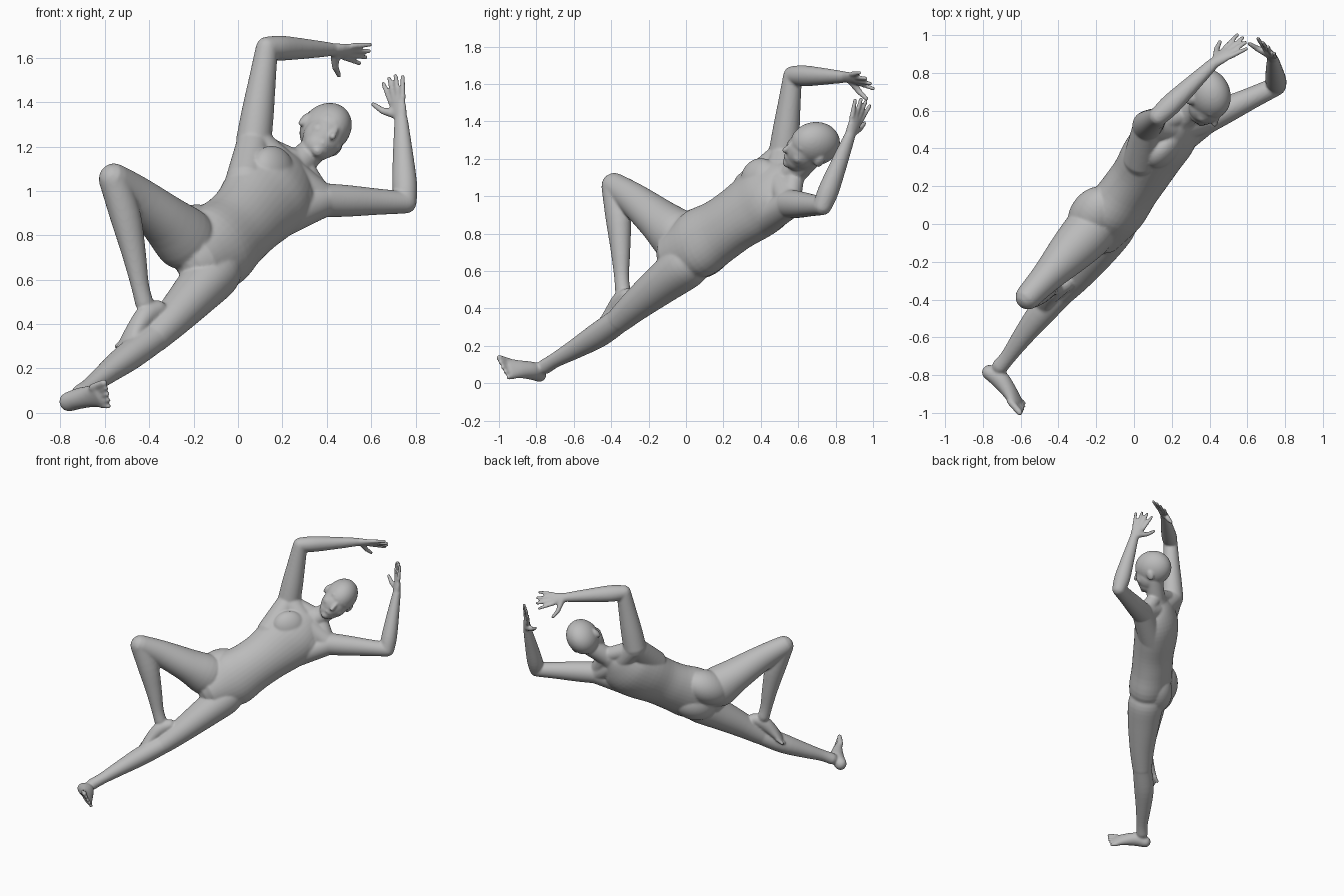
import bpy, bmesh, math
from mathutils import Vector as V, Matrix

cube = bpy.data.objects.get("Cube")
if cube:
    bpy.data.objects.remove(cube)

bm = bmesh.new()
RING = 36


def catmull(a, b, c, d, u):
    return [0.5 * (2 * q + (r - p) * u + (2 * p - 5 * q + 4 * r - s) * u * u
                   + (3 * q - p - 3 * r + s) * u ** 3) for p, q, r, s in zip(a, b, c, d)]


def loft(sections, side, side_end=None, steps=4):
    """Closed, round-ended skin through (centre, half width, half depth) sections."""
    keys = [[*c, w, d] for c, w, d in sections]
    ext = [keys[0]] + keys + [keys[-1]]
    rows = [catmull(*ext[i:i + 4], k / steps) for i in range(len(keys) - 1) for k in range(steps)]
    rows.append(keys[-1])
    side = V(side)
    side_end = V(side_end or side)
    n = len(rows)
    rings = []
    for i, row in enumerate(rows):
        c, w, d = V(row[:3]), row[3], row[4]
        t = (V(rows[min(i + 1, n - 1)][:3]) - V(rows[max(i - 1, 0)][:3])).normalized()
        s = side.lerp(side_end, i / (n - 1))
        s = (s - t * s.dot(t)).normalized()
        f = s.cross(-t)
        ring = [(c, s * w, f * d)]
        caps = [(t * min(w, d) * math.sin(a), math.cos(a)) for a in (0.5, 1.0, 1.4)]
        if i == 0:
            ring = [(c - o, s * w * k, f * d * k) for o, k in reversed(caps)] + ring
        if i == n - 1:
            ring += [(c + o, s * w * k, f * d * k) for o, k in caps]
        rings += ring
    loops = [[bm.verts.new(c + a * math.cos(j * math.tau / RING) + b * math.sin(j * math.tau / RING))
              for j in range(RING)] for c, a, b in rings]
    for p, q in zip(loops, loops[1:]):
        for j in range(RING):
            k = (j + 1) % RING
            bm.faces.new((p[j], p[k], q[k], q[j]))
    bm.faces.new(loops[0][::-1])
    bm.faces.new(loops[-1])


def limb(a, b, side, profile):
    """Straight limb; profile rows are (position, half width, half depth, forward shift)."""
    a, b = V(a), V(b)
    fwd = V(side).cross(a - b).normalized()
    loft([(a.lerp(b, t) + fwd * o, w, d) for t, w, d, o in profile], side)


def rod(a, b, r0, r1):
    axis = V(b) - V(a)
    loft([(V(a), r0, r0), (V(b), r1, r1)], axis.orthogonal())


def blob(centre, axes, radii):
    m = Matrix([a.normalized() * r for a, r in zip(axes, radii)]).transposed().to_4x4()
    m.translation = centre
    bmesh.ops.create_uvsphere(bm, u_segments=32, v_segments=20, radius=1, matrix=m)


# Torso frame: left, up along the spine, forward
left = V((.57, .28, -.77)).normalized()
up = V((.47, .72, .50)).normalized()
fwd = left.cross(up).normalized()
chest_left = (.70, .15, -.64)

# Torso
loft([(V(c), w, d) for c, w, d in [
    ((-.165, -.035, .695), .15, .125), ((-.10, .065, .745), .195, .150),
    ((-.025, .176, .812), .180, .146), ((.04, .268, .876), .180, .145),
    ((.105, .374, .950), .200, .150), ((.165, .454, 1.012), .203, .145),
    ((.215, .52, 1.075), .165, .108), ((.25, .56, 1.11), .09, .07)]], left, chest_left)

r_shoulder, l_shoulder = V((.07, .52, 1.22)), V((.385, .555, .958))
neck_base, neck_top = V((.25, .56, 1.10)), V((.365, .665, 1.21))

# Shoulders, side muscles, chest muscles and buttocks
loft([(r_shoulder, .078, .075), (V((.215, .52, 1.08)), .09, .08), (l_shoulder, .07, .07)], fwd)
for shoulder, sgn in ((r_shoulder, -1), (l_shoulder, 1)):
    rod(V((.10, .37, .955)) + left * sgn * .11, shoulder, .095, .075)
    rod(neck_base.lerp(neck_top, .25), shoulder.lerp(neck_base, .25), .05, .06)
    blob(V((.165, .45, 1.025)) + left * sgn * .08 + fwd * .06, (left, up, fwd), (.105, .11, .066))
    blob(V((-.17, .07, .748)) + left * sgn * .08, (left, up, fwd), (.118, .17, .125))

# Neck
rod(neck_base - up * .03, neck_top, .068, .062)

# Head
h_left = V((.70, .28, -.66)).normalized()
h_up = V((.58, .32, .75))
h_up = (h_up - h_left * h_up.dot(h_left)).normalized()
h_fwd = h_left.cross(h_up)
h_axes = (h_left, h_fwd, h_up)
head = V((.395, .69, 1.28))


def at(x, y, z):
    return head + h_left * x + h_fwd * y + h_up * z


blob(head, h_axes, (.105, .137, .125))
blob(at(0, .055, -.055), h_axes, (.092, .090, .105))
blob(at(0, .072, -.105), h_axes, (.070, .066, .070))
blob(at(0, .112, -.143), h_axes, (.030, .026, .026))
rod(at(0, .132, -.012), at(0, .158, -.060), .011, .015)
blob(at(0, .134, -.105), h_axes, (.025, .010, .011))
for sgn in (-1, 1):
    rod(at(sgn * .020, .122, .008), at(sgn * .058, .103, .010), .013, .012)
    blob(at(sgn * .050, .090, -.060), h_axes, (.036, .038, .036))
    blob(at(sgn * .105, -.008, -.035), h_axes, (.014, .026, .038))


# Hands: palm, four fanned fingers and a thumb
def hand(wrist, tip, spread, thumb_tip):
    axis = V(tip) - V(wrist)
    h = axis.normalized()
    s = V(spread)
    s = (s - h * s.dot(h)).normalized()
    w = V(wrist)
    loft([(w, .03, .026), (w + axis * .22, .040, .023), (w + axis * .46, .045, .017)], s)
    for i, reach in zip((1.5, .5, -.5, -1.5), (.95, 1.0, .98, .88)):
        rod(w + axis * .44 + s * i * .024, w + axis * reach + s * i * .040, .014, .011)
    joint = w.lerp(V(thumb_tip), .62) + s * .008
    rod(w + axis * .16 + s * .018, joint, .022, .016)
    rod(joint, V(thumb_tip), .016, .0115)


# Arms
def arm(shoulder, elbow, wrist, tip, spread, thumb_tip, k):
    limb(shoulder, elbow, spread, [(0, .080 * k, .080 * k, 0), (.3, .072 * k, .074 * k, 0),
                                   (.65, .060 * k, .062 * k, 0), (1, .050, .050, 0)])
    limb(elbow, wrist, spread, [(0, .050, .050, 0), (.22, .058, .054, 0),
                                (.6, .047, .043, 0), (1, .033, .028, 0)])
    hand(wrist, tip, spread, thumb_tip)


arm(r_shoulder, (.13, .57, 1.645), (.42, .85, 1.637), (.585, .975, 1.615),
    (-.50, .52, -.68), (.455, .965, 1.52), 1.0)
arm(l_shoulder, (.755, .73, .948), (.735, .875, 1.32), (.695, .95, 1.515),
    (-.72, .69, -.05), (.61, .955, 1.39), .96)


# Feet: body of the foot and five toes, big toe on the inner side
def foot(heel, tip, sole, inner):
    heel, tip = V(heel), V(tip)
    axis = tip - heel
    f = axis.normalized()
    d = V(sole)
    d = (d - f * d.dot(f)).normalized()
    side = f.cross(d) * inner
    loft([(heel, .044, .040), (heel + axis * .22 - d * .014, .047, .050),
          (heel + axis * .5 - d * .004, .050, .039),
          (heel + axis * .76 + d * .014, .060, .023)], side)
    for i, (reach, r) in enumerate(((.98, .019), (.97, .014), (.94, .0135), (.90, .0135), (.85, .0135))):
        o = .044 - i * .0225
        rod(heel + axis * .70 + side * o + d * .015,
            heel + axis * reach + side * o * 1.25 + d * .016, r, r * .85)


# Legs; the thigh starts inside the pelvis so that it blends in
def leg(hip, knee, ankle, side, k):
    limb(hip, knee, side, [(-.16, .100 * k, .108, 0), (0, .120 * k, .128 * k, .004),
                           (.3, .106 * k, .116, .010), (.7, .085, .090, .010), (1, .068, .071, 0)])
    limb(knee, ankle, side, [(0, .066, .069, 0), (.3, .066, .072, -.014),
                             (.6, .052, .056, -.010), (.86, .039, .042, 0), (1, .040, .043, 0)])


leg((-.115, 0, .625), (-.38, -.36, .335), (-.71, -.755, .088), left, 1.0)
foot((-.765, -.785, .049), (-.568, -.980, .095), (-.57, -.70, -.44), -1)
leg((-.24, -.045, .78), (-.56, -.385, 1.055), (-.422, -.338, .495), (.60, -.78, .10), 1.13)
foot((-.362, -.312, .468), (-.552, -.462, .288), (.53, .30, -.80), 1)

# One continuous skin fused from all the parts
bmesh.ops.recalc_face_normals(bm, faces=bm.faces)
mesh = bpy.data.meshes.new("body")
bm.to_mesh(mesh)
bm.free()
body = bpy.data.objects.new("body", mesh)
bpy.context.collection.objects.link(body)

grey = bpy.data.materials.new("plain grey")
grey.use_nodes = True
grey.diffuse_color = (.5, .5, .5, 1)
grey.node_tree.nodes["Principled BSDF"].inputs["Base Color"].default_value = (.5, .5, .5, 1)
mesh.materials.append(grey)

fuse = body.modifiers.new("fuse", 'REMESH')
fuse.mode = 'VOXEL'
fuse.voxel_size = .007
fuse.use_smooth_shade = True
relax = body.modifiers.new("relax", 'SMOOTH')
relax.factor = .5
relax.iterations = 8
